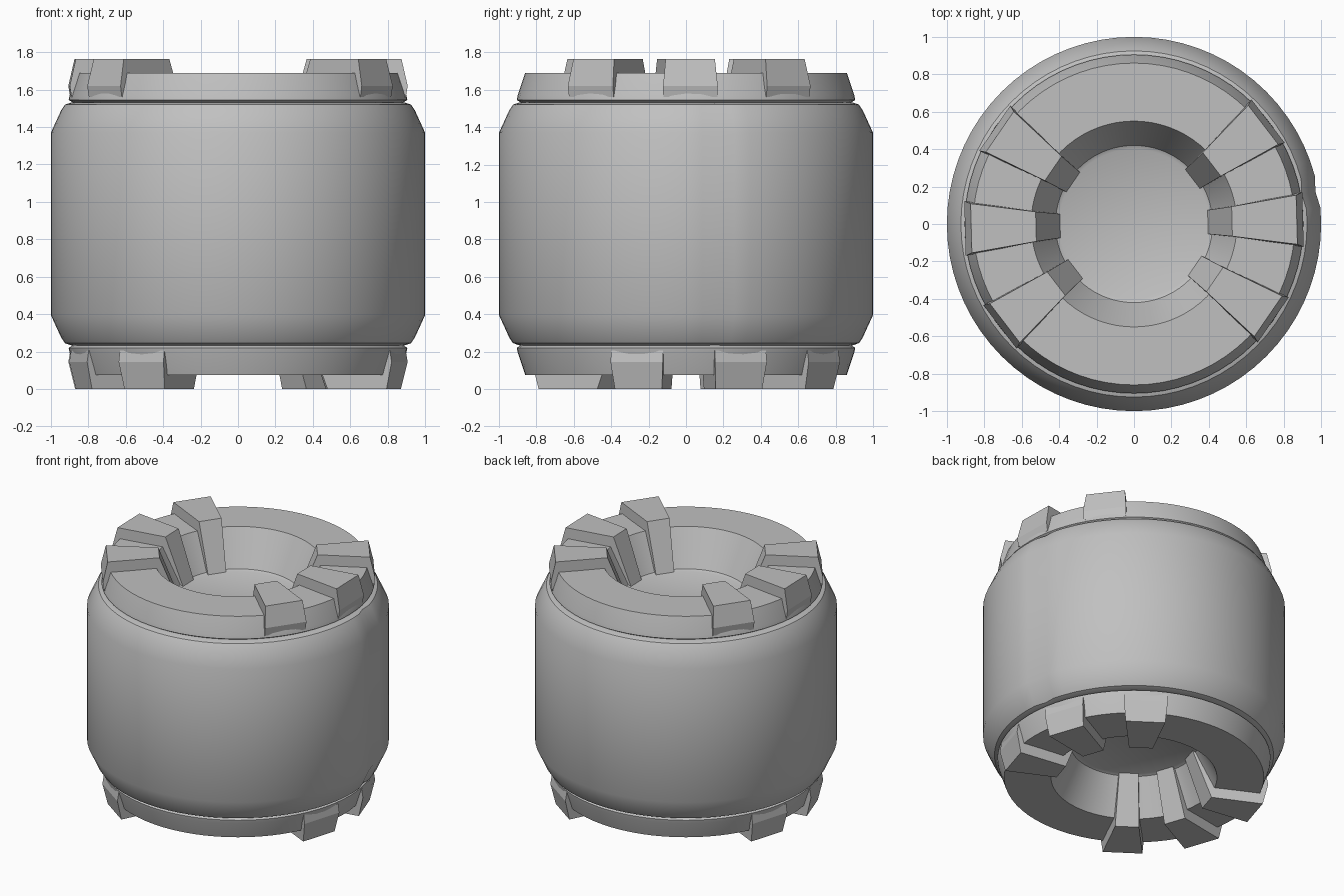
import bpy
import bmesh
from math import cos, sin, radians, pi

cube = bpy.data.objects.get("Cube")
if cube:
    bpy.data.objects.remove(cube, do_unlink=True)

MID = 0.8825          # height of the mirror plane
SIDES = 72
SEAM = 2              # column of the moulding seam

grey = bpy.data.materials.new("plain_grey")
grey.use_nodes = True
grey.diffuse_color = (0.53, 0.53, 0.53, 1)
grey.node_tree.nodes["Principled BSDF"].inputs["Base Color"].default_value = grey.diffuse_color


def finish(name, bm, smooth=True):
    bmesh.ops.recalc_face_normals(bm, faces=bm.faces)
    mesh = bpy.data.meshes.new(name)
    bm.to_mesh(mesh)
    bm.free()
    mesh.materials.append(grey)
    obj = bpy.data.objects.new(name, mesh)
    bpy.context.collection.objects.link(obj)
    if smooth:
        bpy.ops.object.select_all(action='DESELECT')
        bpy.context.view_layer.objects.active = obj
        obj.select_set(True)
        bpy.ops.object.shade_smooth_by_angle(angle=radians(28))
    return obj


def flip(z, bottom):
    return 2 * MID - z if bottom else z


def lathe(name, profile, seam=0.0):
    """Revolve (radius, height) points and close both ends."""
    bm = bmesh.new()
    rings = []
    for r, z in profile:
        ring = []
        for i in range(SIDES):
            a = 2 * pi * i / SIDES
            rr = r - (seam if i == SEAM else 0)
            ring.append(bm.verts.new((rr * cos(a), rr * sin(a), z)))
        rings.append(ring)
    for low, high in zip(rings, rings[1:]):
        for i in range(SIDES):
            j = (i + 1) % SIDES
            bm.faces.new((low[i], low[j], high[j], high[i]))
    bm.faces.new(rings[0])
    bm.faces.new(rings[-1])
    return finish(name, bm)


def tooth(name, centre, bottom):
    """Wedge with radial sides, following the bowl wall on its inner face."""
    section = [(0.40, 1.43), (0.53, 1.765), (0.88, 1.765), (0.915, 1.62), (0.905, 1.56), (0.80, 1.56)]
    bm = bmesh.new()
    sides = []
    for s in (-1, 1):
        row = []
        for r, z in section:
            half = 8.6 if z > 1.7 else 9.2
            a = radians(centre + s * half)
            row.append(bm.verts.new((r * cos(a), r * sin(a), flip(z, bottom))))
        sides.append(row)
        bm.faces.new(row)
    n = len(section)
    for i in range(n):
        j = (i + 1) % n
        bm.faces.new((sides[0][i], sides[0][j], sides[1][j], sides[1][i]))
    return finish(name, bm, smooth=False)


# Barrel: upper half profile mirrored to the lower half
upper = [(1.0, 1.37), (0.945, 1.49), (0.925, 1.52), (0.89, 1.532), (0.86, 1.532)]
lower = [(r, flip(z, True)) for r, z in reversed(upper)]
lathe("barrel", lower + upper, seam=0.015)

# End caps with a sunken bowl, closed inside the barrel
cap = [(0.80, 1.35), (0.88, 1.53), (0.905, 1.545), (0.90, 1.57), (0.86, 1.69),
       (0.55, 1.69), (0.42, 1.44), (0.40, 1.43)]


def hollow_end(body):
    """Open the flat ends of the barrel so that the bowls show."""
    bm = bmesh.new()
    bm.from_mesh(body.data)
    ends = [f for f in bm.faces if len(f.verts) > 4]
    bmesh.ops.delete(bm, geom=ends, context='FACES_ONLY')
    bm.to_mesh(body.data)
    bm.free()


hollow_end(bpy.data.objects["barrel"])

# Caps and their two opposite groups of three teeth
for place, bottom, start in (("top", False, 1.5), ("bottom", True, 19)):
    lathe(place + "_cap", [(r, flip(z, bottom)) for r, z in cap])
    for side, turn in (("left", 0), ("right", 180)):
        for k in (-1, 0, 1):
            tooth(f"{place}_{side}_tooth_{k + 2}", start + turn + 36 * k, bottom)
